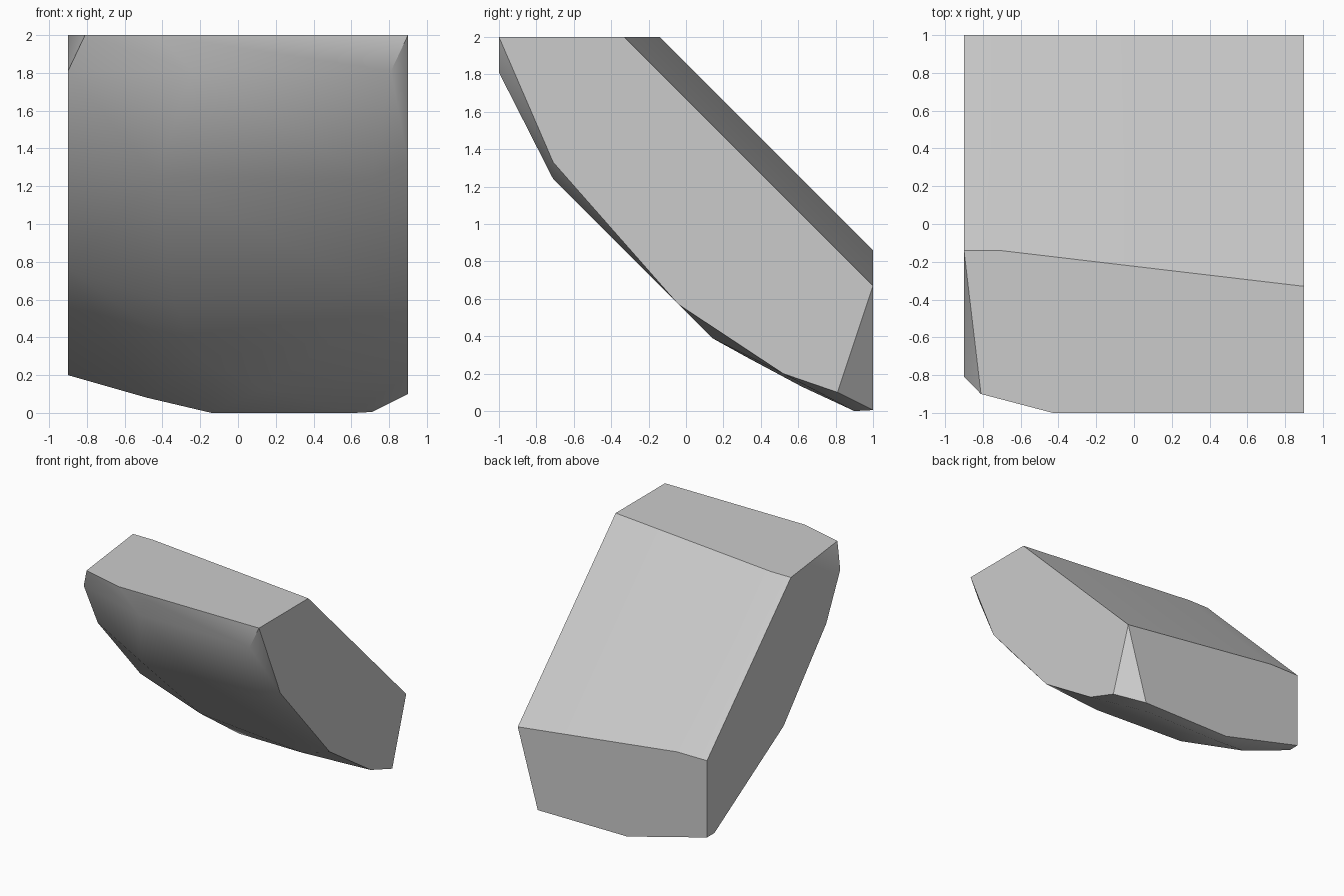
import bpy
import bmesh
import math

cube = bpy.data.objects.get("Cube")
if cube:
    bpy.data.objects.remove(cube, do_unlink=True)

# Stone colour
stone = bpy.data.materials.new("stone_grey")
stone.use_nodes = True
colour = (0.6, 0.6, 0.6, 1)
stone.diffuse_color = colour
stone.node_tree.nodes["Principled BSDF"].inputs["Base Color"].default_value = colour

W = 0.9  # half width of the block

# Side profiles as (y, z): the flat cuts on the left and right ends
left_profile = [(-1, 2), (-.33, 2), (1, .67), (.81, .1), (.52, .2), (-.04, .57), (-.71, 1.33)]
right_profile = [(-.14, 2), (-.81, 1.81), (-.62, 1.42), (-.04, .76), (.9, .2), (1, .2), (1, .86)]
points = [(W, y, z) for y, z in left_profile] + [(-W, y, z) for y, z in right_profile]

# Top edge corners and slope crease
points += [(-.43, -1, 2), (-.81, -.9, 2), (-.71, -.14, 2), (-.615, 1, .86)]
# Bulging front and underside
points += [(-.24, -1, 1.81), (.81, -1, 1.81), (.71, -.71, 1.24), (-.43, -.71, 1.25),
           (-.33, -.04, .57), (.52, .14, .39), (-.22, .33, .285), (.14, .62, .13)]
# Foot
points += [(-.48, .81, .08), (-.14, .9, 0), (.62, .9, 0), (-.14, 1, .005), (.71, 1, .005)]

# Wrap the chipped block around its corners
bm = bmesh.new()
for p in points:
    bm.verts.new(p)
hull = bmesh.ops.convex_hull(bm, input=bm.verts)
loose = [v for v in bm.verts if not v.link_faces]
bmesh.ops.delete(bm, geom=loose, context='VERTS')
bmesh.ops.dissolve_limit(bm, angle_limit=math.radians(0.6), verts=bm.verts, edges=bm.edges)
bmesh.ops.recalc_face_normals(bm, faces=bm.faces)
mesh = bpy.data.meshes.new("rock_chunk")
bm.to_mesh(mesh)
bm.free()
mesh.materials.append(stone)
rock = bpy.data.objects.new("rock_chunk", mesh)
bpy.context.collection.objects.link(rock)

# Soft shading over the rounded belly, crisp at the cuts
bpy.ops.object.select_all(action='DESELECT')
rock.select_set(True)
bpy.context.view_layer.objects.active = rock
bpy.ops.object.shade_smooth_by_angle(angle=math.radians(30))
